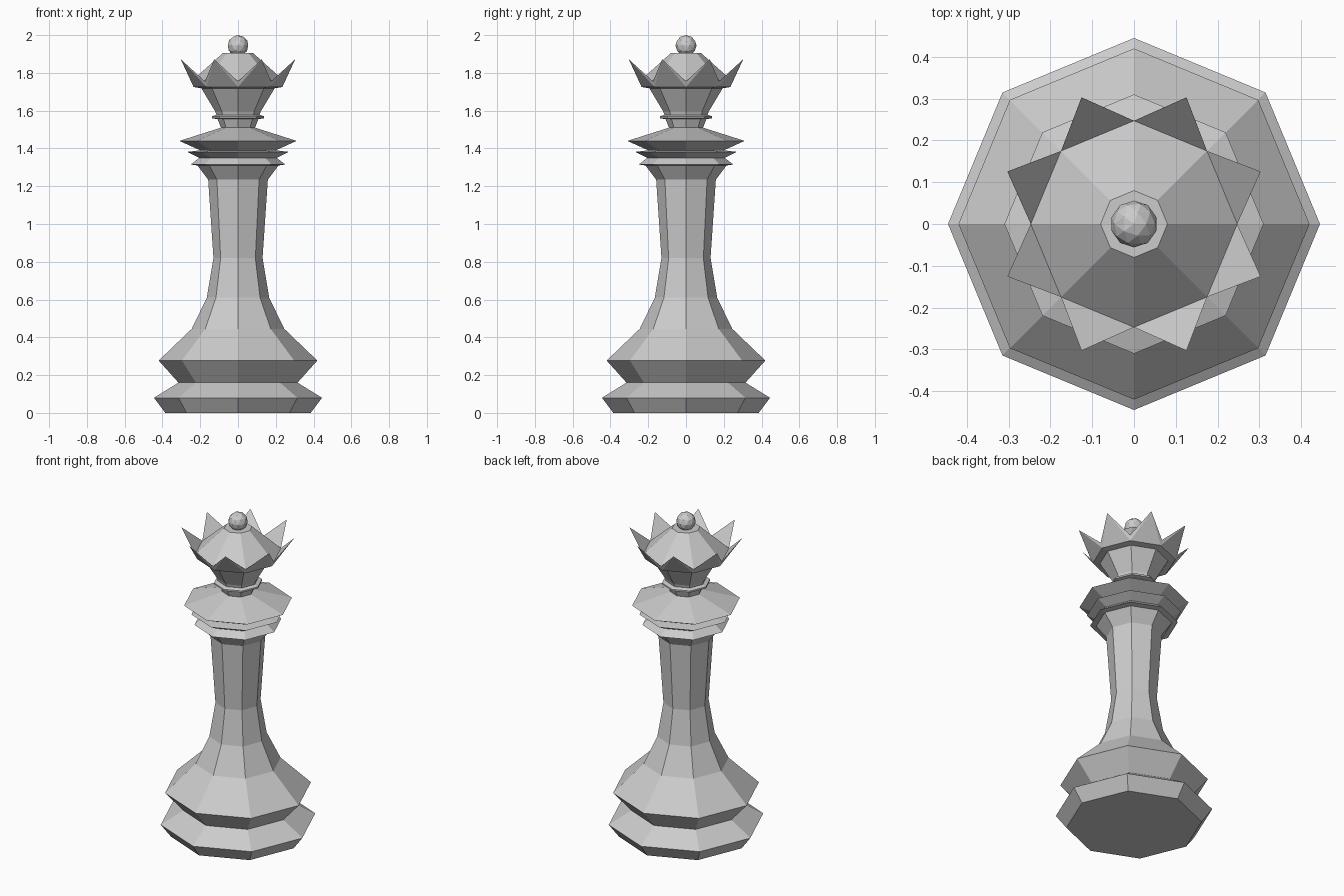
import bpy, bmesh
from math import cos, sin, pi

if "Cube" in bpy.data.objects:
    bpy.data.objects.remove(bpy.data.objects["Cube"])

SIDES = 8


def ring(bm, r, z, offset=0.0):
    return [bm.verts.new((r * cos((i + offset) * 2 * pi / SIDES),
                          r * sin((i + offset) * 2 * pi / SIDES), z)) for i in range(SIDES)]


def bridge(bm, a, b):
    for i in range(SIDES):
        j = (i + 1) % SIDES
        bm.faces.new((a[i], a[j], b[j], b[i]))


def finish(bm, name):
    bmesh.ops.recalc_face_normals(bm, faces=bm.faces[:])
    mesh = bpy.data.meshes.new(name)
    bm.to_mesh(mesh)
    bm.free()
    obj = bpy.data.objects.new(name, mesh)
    bpy.context.collection.objects.link(obj)
    return obj


def lathe(name, profile):
    bm = bmesh.new()
    rings = [ring(bm, r, z) for r, z in profile]
    for a, b in zip(rings, rings[1:]):
        bridge(bm, a, b)
    bm.faces.new(rings[0])
    bm.faces.new(rings[-1])
    return finish(bm, name)


# Stepped foot, tapering column, collar discs and cup, as one octagonal turning
lathe("body", [
    (0.385, 0), (0.445, 0.08), (0.315, 0.16), (0.42, 0.277),
    (0.245, 0.445), (0.165, 0.61), (0.13, 0.82), (0.158, 1.235),
    (0.215, 1.31), (0.25, 1.315), (0.205, 1.35), (0.268, 1.382),
    (0.2, 1.39), (0.31, 1.44), (0.09, 1.51), (0.108, 1.555),
    (0.138, 1.56), (0.138, 1.57), (0.115, 1.578), (0.12, 1.595),
    (0.195, 1.72)])

# Crown: flared rim with eight leaning points and a domed cap
bm = bmesh.new()
under = ring(bm, 0.19, 1.718)
rim = ring(bm, 0.235, 1.725)
valleys = ring(bm, 0.247, 1.755)
tips = ring(bm, 0.328, 1.872, 0.5)
cap = ring(bm, 0.08, 1.905)
bm.faces.new(under)
bridge(bm, under, rim)
bridge(bm, valleys, cap)
bm.faces.new(cap)
for i in range(SIDES):
    j = (i + 1) % SIDES
    bm.faces.new((rim[i], tips[i], valleys[i]))
    bm.faces.new((rim[i], rim[j], tips[i]))
    bm.faces.new((rim[j], valleys[j], tips[i]))
    bm.faces.new((valleys[i], tips[i], valleys[j]))
finish(bm, "crown")

# Small faceted ball on top
bpy.ops.mesh.primitive_ico_sphere_add(subdivisions=2, radius=0.056, location=(0, 0, 1.944))
bpy.context.object.name = "finial_ball"
